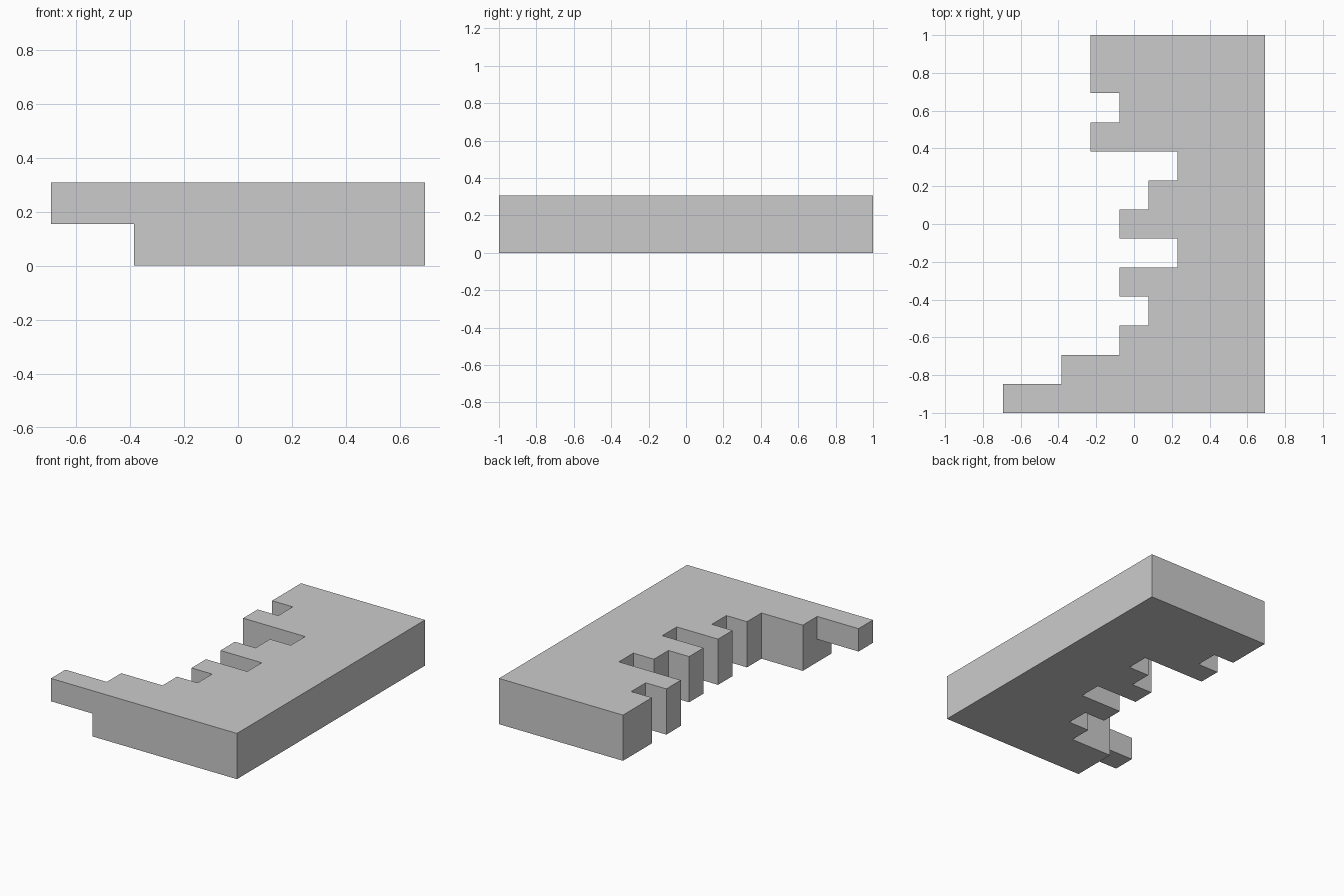
import bpy
import bmesh

default = bpy.data.objects.get("Cube")
if default:
    bpy.data.objects.remove(default, do_unlink=True)

CELL = 2 / 13               # one square of the layout
RIGHT = 4.5 * CELL          # straight long side
HEIGHT = 2 * CELL
ROW_LENGTHS = [7, 7, 5, 4, 5, 3, 5, 4, 3, 6, 5, 6, 6]  # front to back

grey = bpy.data.materials.new("plain grey")
grey.use_nodes = True
colour = (0.6, 0.6, 0.6, 1)
grey.diffuse_color = colour
grey.node_tree.nodes["Principled BSDF"].inputs["Base Color"].default_value = colour


def extrude_outline(name, outline, bottom, top):
    """Solid slab from a flat outline."""
    bm = bmesh.new()
    face = bm.faces.new([bm.verts.new((x, y, bottom)) for x, y in outline])
    side = bmesh.ops.extrude_face_region(bm, geom=[face])["geom"]
    bmesh.ops.translate(bm, vec=(0, 0, top - bottom),
                        verts=[v for v in side if isinstance(v, bmesh.types.BMVert)])
    bmesh.ops.recalc_face_normals(bm, faces=bm.faces)
    mesh = bpy.data.meshes.new(name)
    bm.to_mesh(mesh)
    bm.free()
    mesh.materials.append(grey)
    obj = bpy.data.objects.new(name, mesh)
    bpy.context.collection.objects.link(obj)
    return obj


# Stepped slab: straight on one side, notched row by row on the other
outline = [(RIGHT, 1), (RIGHT, -1)]
for row, length in enumerate(ROW_LENGTHS):
    x = RIGHT - length * CELL
    y = row * CELL - 1
    if row and length == ROW_LENGTHS[row - 1]:
        outline.pop()       # merge rows of equal length
    else:
        outline.append((x, y))
    outline.append((x, y + CELL))
extrude_outline("stepped_slab", outline, 0, HEIGHT)

# Half-height bar overhanging at the front corner
inner = RIGHT - ROW_LENGTHS[0] * CELL
extrude_outline("overhanging_bar",
                [(-RIGHT, -1), (inner, -1), (inner, CELL - 1), (-RIGHT, CELL - 1)],
                HEIGHT / 2, HEIGHT)
